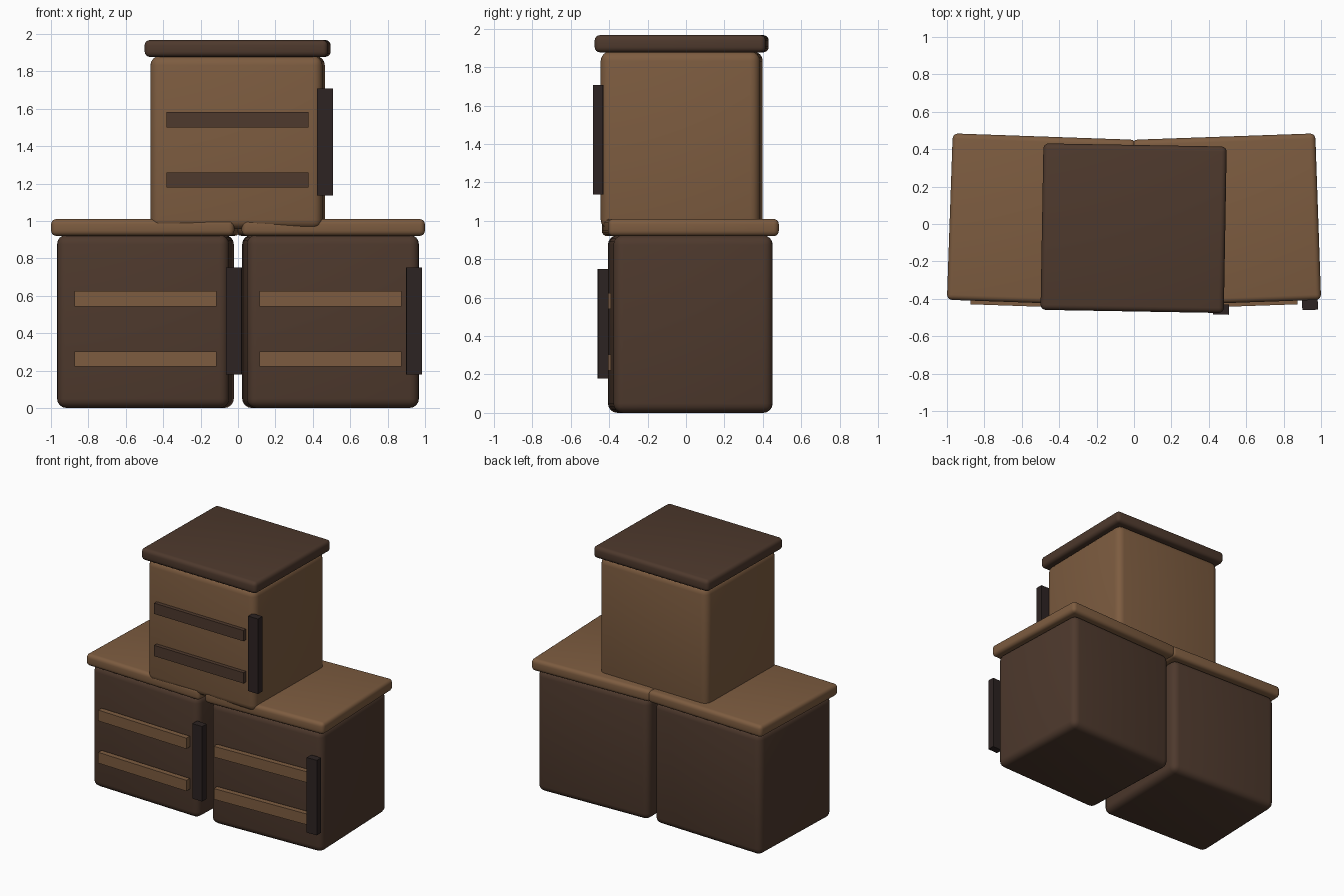
import bpy, math

if "Cube" in bpy.data.objects:
    bpy.data.objects.remove(bpy.data.objects["Cube"])


def material(name, rgb):
    m = bpy.data.materials.new(name)
    m.diffuse_color = (*rgb, 1.0)
    m.use_nodes = True
    m.node_tree.nodes["Principled BSDF"].inputs["Base Color"].default_value = m.diffuse_color
    return m


LIGHT = material("light_wood", (0.205, 0.107, 0.051))
DARK = material("dark_wood", (0.076, 0.041, 0.026))
IRON = material("dark_iron", (0.026, 0.017, 0.016))


def box(name, loc, size, turn, mat, bevel=0.0):
    """Box turned about its own centre, optionally with rounded edges."""
    bpy.ops.mesh.primitive_cube_add(size=1, location=loc, rotation=(0, 0, turn))
    ob = bpy.context.object
    ob.name = name
    ob.scale = size
    bpy.ops.object.transform_apply(location=False, rotation=False, scale=True)
    ob.data.materials.append(mat)
    if bevel:
        mod = ob.modifiers.new("rounded_edges", 'BEVEL')
        mod.width = bevel
        mod.segments = 4
        bpy.ops.object.modifier_apply(modifier=mod.name)
        bpy.ops.object.shade_smooth_by_angle(angle=math.radians(35))
    return ob


def crate(name, x, y, z, degrees, post_x, detail_y, main, trim):
    turn = math.radians(degrees)
    # rounded body and overhanging lid
    box(name + "_body", (x, y, z + 0.4625), (0.92, 0.83, 0.925), turn, main, 0.05)
    box(name + "_lid", (x, y, z + 0.965), (0.98, 0.89, 0.09), turn, trim, 0.028)
    # two horizontal slats on the front
    for label, h in (("lower", 0.262), ("upper", 0.583)):
        box(f"{name}_{label}_slat", (x, detail_y + 0.01, z + h),
            (0.76, 0.04, 0.082), turn, trim)
    # upright strap at the front right corner
    box(name + "_strap", (post_x, detail_y, z + 0.465),
        (0.084, 0.054, 0.57), turn, IRON)


crate("left_crate", -0.495, 0.0225, 0.0, -2, -0.021, -0.4325, DARK, LIGHT)
crate("right_crate", 0.495, 0.0225, 0.0, 2, 0.941, -0.4325, DARK, LIGHT)
crate("top_crate", -0.002, -0.0225, 0.957, -1, 0.466, -0.4575, LIGHT, DARK)
